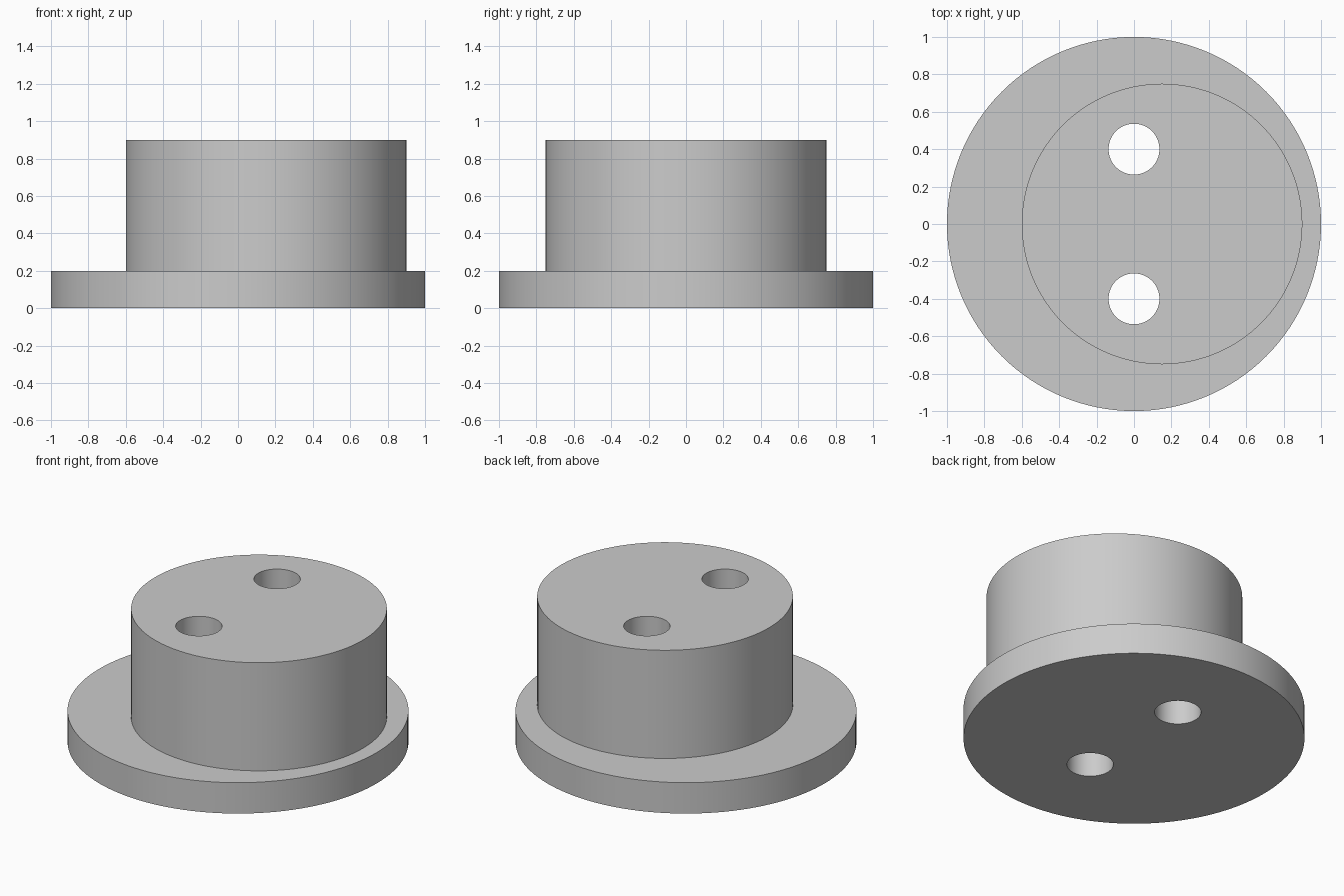
import bpy
import math

cube = bpy.data.objects.get("Cube")
if cube:
    bpy.data.objects.remove(cube, do_unlink=True)

SEGMENTS = 128
FLANGE_TOP = 0.2
BOSS_TOP = 0.9

grey = bpy.data.materials.new("plain_grey")
grey.use_nodes = True
colour = (0.6, 0.6, 0.6, 1)
grey.diffuse_color = colour
grey.node_tree.nodes["Principled BSDF"].inputs["Base Color"].default_value = colour


def cylinder(name, radius, x, y, bottom, top, segments=SEGMENTS):
    """Upright cylinder between two heights."""
    bpy.ops.mesh.primitive_cylinder_add(
        vertices=segments, radius=radius, depth=top - bottom,
        location=(x, y, (bottom + top) / 2))
    obj = bpy.context.object
    obj.name = obj.data.name = name
    obj.data.materials.append(grey)
    return obj


def combine(target, tool, operation):
    """Apply a boolean and remove the tool object."""
    tool.hide_render = True
    mod = target.modifiers.new(tool.name, 'BOOLEAN')
    mod.operation = operation
    mod.solver = 'EXACT'
    mod.object = tool
    bpy.context.view_layer.objects.active = target
    bpy.ops.object.modifier_apply(modifier=mod.name)
    bpy.data.objects.remove(tool, do_unlink=True)


# Round flange with an off-centre boss, joined into one solid
body = cylinder("flanged_boss", 1, 0, 0, 0, FLANGE_TOP)
boss = cylinder("boss", 0.75, 0.15, 0, FLANGE_TOP / 2, BOSS_TOP)
combine(body, boss, 'UNION')

# Two through holes
for side in (-1, 1):
    hole = cylinder("hole_cutter", 0.136, 0, side * 0.4, -0.1, BOSS_TOP + 0.1, 64)
    combine(body, hole, 'DIFFERENCE')

# Smooth walls, sharp rims
bpy.ops.object.select_all(action='DESELECT')
body.select_set(True)
bpy.context.view_layer.objects.active = body
bpy.ops.object.shade_smooth_by_angle(angle=math.radians(30))
